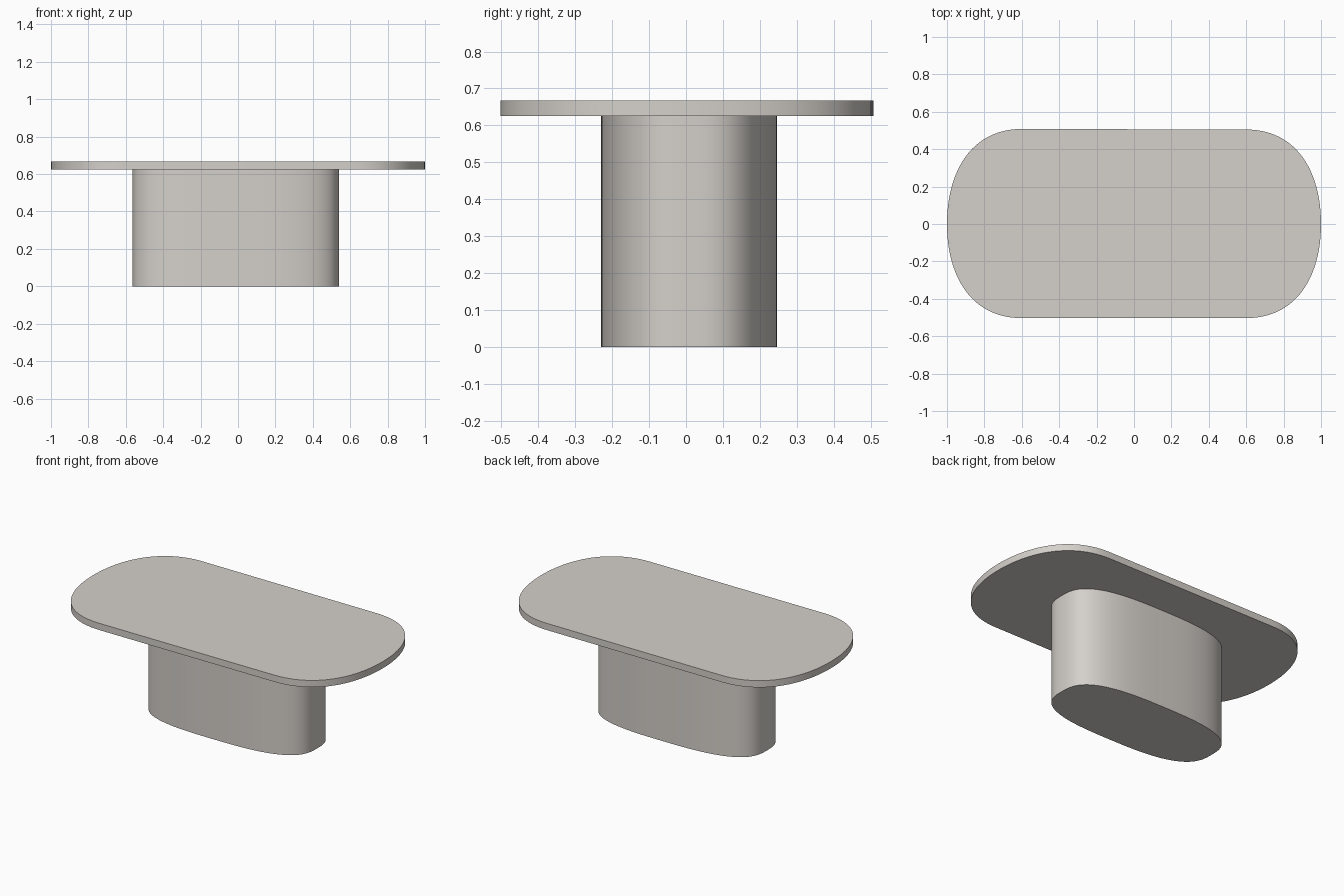
import bpy, bmesh, math
from mathutils import Vector
from mathutils.geometry import interpolate_bezier

if "Cube" in bpy.data.objects:
    bpy.data.objects.remove(bpy.data.objects["Cube"])

stone = bpy.data.materials.new("warm grey stone")
stone.diffuse_color = (0.66, 0.63, 0.59, 1)
stone.use_nodes = True
stone.node_tree.nodes["Principled BSDF"].inputs["Base Color"].default_value = stone.diffuse_color


def slab(name, outline, z0, z1):
    """Extrude a closed outline; smooth sides with sharp rims."""
    bm = bmesh.new()
    face = bm.faces.new([bm.verts.new((x, y, z0)) for x, y in outline])
    ext = bmesh.ops.extrude_face_region(bm, geom=[face], use_keep_orig=True)
    verts = [g for g in ext["geom"] if isinstance(g, bmesh.types.BMVert)]
    bmesh.ops.translate(bm, vec=(0, 0, z1 - z0), verts=verts)
    bmesh.ops.recalc_face_normals(bm, faces=bm.faces[:])
    for f in bm.faces:
        f.smooth = True
    for e in bm.edges:
        e.smooth = e.calc_face_angle(0) < math.radians(30)
    mesh = bpy.data.meshes.new(name)
    bm.to_mesh(mesh)
    bm.free()
    mesh.materials.append(stone)
    obj = bpy.data.objects.new(name, mesh)
    bpy.context.collection.objects.link(obj)
    return obj


def corner(sx, sy, y):
    """Quarter of the top's outline, from the end tip to the long straight side."""
    pts = [(sx, 0), (sx, 0.28 * sy), (0.87 * sx, y * sy), (0.6 * sx, y * sy)]
    return [p.xy for p in interpolate_bezier(*[Vector((a, b, 0)) for a, b in pts], 25)]


# table top: bowed ends, straight long sides
outline = (corner(1, 1, 0.505) + corner(-1, 1, 0.508)[::-1]
           + corner(-1, -1, 0.503)[1:] + corner(1, -1, 0.503)[::-1][:-1])
slab("table_top", outline, 0.625, 0.667)


# pedestal: softly bulging rounded block
def rounded(t, r, n=2.9):
    return math.copysign(abs(t) ** (2 / n), t) * r


steps = 112
outline = [(-0.012 + rounded(math.cos(a), 0.553), 0.008 + rounded(math.sin(a), 0.238))
           for a in (2 * math.pi * (i + 0.5) / steps for i in range(steps))]
slab("pedestal", outline, 0, 0.625)
